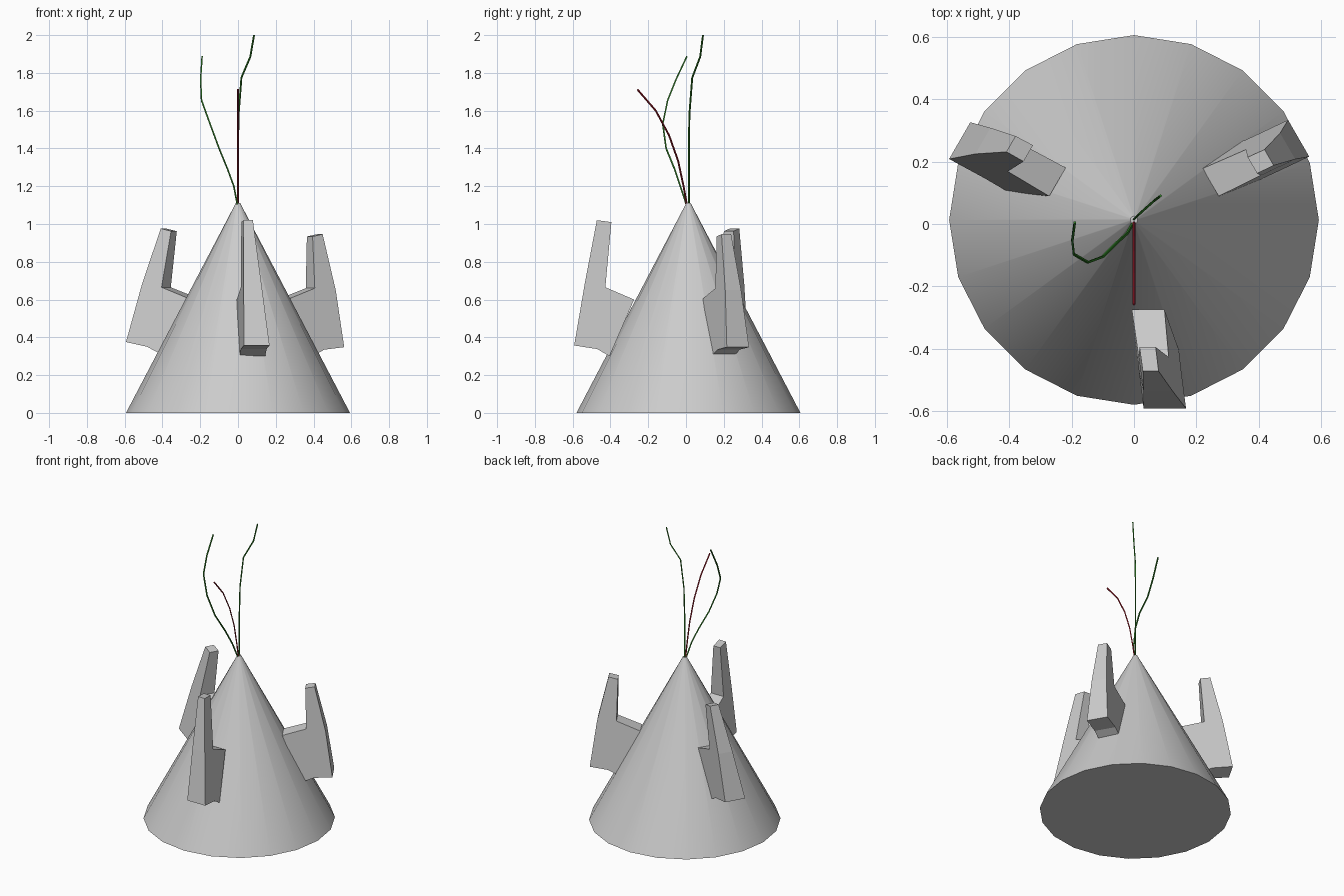
import bpy, bmesh
from math import radians, pi
from mathutils import Matrix, Vector

if "Cube" in bpy.data.objects:
    bpy.data.objects.remove(bpy.data.objects["Cube"])


def make_object(name, bm):
    bmesh.ops.recalc_face_normals(bm, faces=bm.faces)
    mesh = bpy.data.meshes.new(name)
    bm.to_mesh(mesh)
    bm.free()
    obj = bpy.data.objects.new(name, mesh)
    bpy.context.collection.objects.link(obj)
    return obj


# Cone body: 20 smooth sides, flat base and a tiny flat tip
bm = bmesh.new()
bmesh.ops.create_cone(bm, cap_ends=True, segments=20, radius1=0.593, radius2=0.012,
                      depth=1.11, matrix=Matrix.Translation((0, 0.013, 0.555)))
body = make_object("cone_body", bm)
body.data.shade_smooth()
body.data.set_sharp_from_angle(angle=radians(30))


# Fins: tapering hooked slabs, each leaning a little differently
def fin(name, angle, profile, offset, lean_in, lean_up):
    """profile holds (radius, height) points, starting at the outer bottom corner."""
    rot = Matrix.Rotation(radians(angle), 4, 'Z')
    r0, z0 = profile[0]
    bm = bmesh.new()
    rings = []
    for side in (-1, 1):
        ring = []
        for r, z in profile:
            half = 0.068 - 0.04 * max(z - z0, 0) / 0.62
            y = offset + lean_in * (r0 - r) + lean_up * (z - z0) + side * half
            ring.append(bm.verts.new(rot @ Vector((r, y, z))))
        bm.faces.new(ring)
        rings.append(ring)
    a, b = rings
    n = len(profile)
    for i in range(n):
        j = (i + 1) % n
        bm.faces.new((a[i], a[j], b[j], b[i]))
    return make_object(name, bm)


fin("front_fin", -90,
    [(0.592, 0.357), (0.535, 0.69), (0.472, 1.02), (0.395, 1.01),
     (0.427, 0.665), (0.275, 0.6), (0.405, 0.3), (0.47, 0.338)],
    0.099, -0.135, -0.044)
fin("left_fin", 150,
    [(0.618, 0.375), (0.553, 0.68), (0.47, 0.976), (0.407, 0.962),
     (0.435, 0.665), (0.28, 0.61), (0.405, 0.31), (0.49, 0.35)],
    0.048, -0.048, -0.11)
fin("right_fin", 30,
    [(0.595, 0.348), (0.552, 0.65), (0.482, 0.946), (0.423, 0.934),
     (0.43, 0.66), (0.28, 0.605), (0.405, 0.3), (0.48, 0.335)],
    -0.026, 0.08, -0.025)


# Thin wires sprouting from the tip
def material(name, color):
    mat = bpy.data.materials.new(name)
    mat.diffuse_color = color
    mat.use_nodes = True
    mat.node_tree.nodes["Principled BSDF"].inputs["Base Color"].default_value = mat.diffuse_color
    return mat


def wire(name, points, mat):
    curve = bpy.data.curves.new(name, 'CURVE')
    curve.dimensions = '3D'
    curve.bevel_depth = 0.005
    curve.bevel_resolution = 0
    curve.use_fill_caps = True
    spline = curve.splines.new('POLY')
    spline.points.add(len(points) - 1)
    for p, co in zip(spline.points, points):
        p.co = (*co, 1)
    spline.use_smooth = False
    curve.materials.append(mat)
    obj = bpy.data.objects.new(name, curve)
    bpy.context.collection.objects.link(obj)


green = material("green", (0.03, 0.22, 0.02, 1))
red = material("red", (0.3, 0.01, 0.02, 1))

wire("red_wire", [(0, 0.005, 1.1), (0, -0.013, 1.2), (0, -0.042, 1.335), (0, -0.09, 1.47),
                  (0, -0.16, 1.6), (0, -0.258, 1.713)], red)
wire("left_green_wire", [(-0.003, 0.003, 1.1), (-0.022, -0.03, 1.2), (-0.055, -0.06, 1.29),
                         (-0.1, -0.105, 1.4), (-0.148, -0.123, 1.53), (-0.193, -0.097, 1.655),
                         (-0.198, -0.053, 1.765), (-0.19, 0.005, 1.888)], green)
wire("tall_green_wire", [(0, 0.015, 1.1), (0, 0.015, 1.4), (0.003, 0.018, 1.58),
                         (0.018, 0.033, 1.775), (0.065, 0.075, 1.885), (0.085, 0.09, 2.0)], green)
